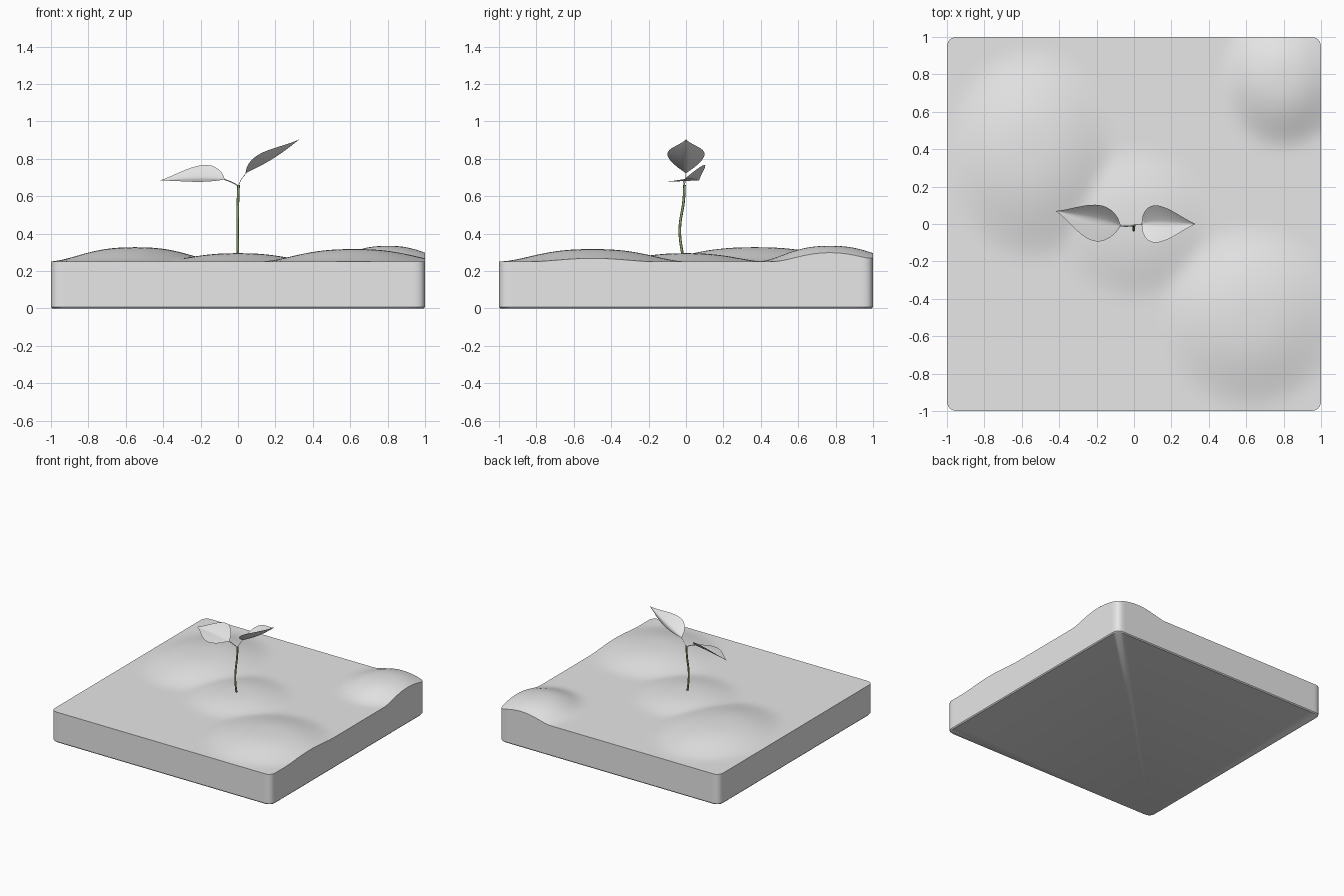
import bpy, bmesh, math
from mathutils import Vector

if "Cube" in bpy.data.objects:
    bpy.data.objects.remove(bpy.data.objects["Cube"], do_unlink=True)


def material(name, rgb):
    m = bpy.data.materials.new(name)
    m.use_nodes = True
    m.diffuse_color = (*rgb, 1)
    m.node_tree.nodes["Principled BSDF"].inputs["Base Color"].default_value = (*rgb, 1)
    return m


GREY = material("pale grey", (0.8, 0.8, 0.8))
GREEN = material("stem green", (0.24, 0.35, 0.14))


def finish(bm, name, mat, angle):
    me = bpy.data.meshes.new(name)
    bm.to_mesh(me)
    bm.free()
    ob = bpy.data.objects.new(name, me)
    bpy.context.collection.objects.link(ob)
    me.materials.append(mat)
    bpy.ops.object.select_all(action="DESELECT")
    ob.select_set(True)
    bpy.context.view_layer.objects.active = ob
    bpy.ops.object.shade_smooth_by_angle(angle=math.radians(angle))
    return ob


# Mounds: centre x, y, radius x, y, height
MOUNDS = [(-0.55, 0.37, 0.46, 0.58, 0.077), (0.0, 0.0, 0.42, 0.42, 0.045),
          (0.62, -0.5, 0.5, 0.5, 0.067), (0.8, 0.77, 0.34, 0.38, 0.085)]


def ground_height(x, y):
    z = 0.25
    for cx, cy, rx, ry, h in MOUNDS:
        d = min(1, math.hypot((x - cx) / rx, (y - cy) / ry))
        z = max(z, 0.25 + h * (1 - d ** 2.6) ** 2)
    return z


# Ground slab: grid with rounded corners, raised mounds and straight walls
R = 0.05
bm = bmesh.new()
bmesh.ops.create_grid(bm, x_segments=80, y_segments=80, size=1)
for v in bm.verts:
    corner = Vector((math.copysign(1 - R, v.co.x), math.copysign(1 - R, v.co.y), 0))
    off = v.co - corner
    if off.x * corner.x > 0 and off.y * corner.y > 0 and off.length > R:
        v.co = corner + off.normalized() * R
    v.co.z = ground_height(v.co.x, v.co.y)
# Soften the creases where mounds meet
inner = [v for v in bm.verts if not v.is_boundary]
for _ in range(5):
    bmesh.ops.smooth_vert(bm, verts=inner, factor=0.5, use_axis_z=True)
edges = [e for e in bm.edges if e.is_boundary]
for z, scale in ((0.008, 1), (0, 0.993)):
    new = bmesh.ops.extrude_edge_only(bm, edges=edges)["geom"]
    for v in (g for g in new if isinstance(g, bmesh.types.BMVert)):
        v.co = Vector((v.co.x * scale, v.co.y * scale, z))
    edges = [g for g in new if isinstance(g, bmesh.types.BMEdge)]
bmesh.ops.contextual_create(bm, geom=edges)
bmesh.ops.recalc_face_normals(bm, faces=bm.faces)
finish(bm, "ground_slab", GREY, 40)


def tube(name, points, radius, mat):
    cu = bpy.data.curves.new(name, "CURVE")
    cu.dimensions = "3D"
    cu.bevel_depth = radius
    cu.bevel_resolution = 2
    cu.use_fill_caps = True
    sp = cu.splines.new("BEZIER")
    sp.bezier_points.add(len(points) - 1)
    for bp, p in zip(sp.bezier_points, points):
        bp.co = p
        bp.handle_left_type = bp.handle_right_type = "AUTO"
    cu.materials.append(mat)
    ob = bpy.data.objects.new(name, cu)
    bpy.context.collection.objects.link(ob)


def leaf(name, base, tip, width, sag, front_angle, back_angle):
    """Pointed leaf folded along its midrib, each half at its own angle."""
    base, tip = Vector(base), Vector(tip)
    along = (tip - base).normalized()
    side = Vector((0, 0, 1)).cross(along).normalized()
    if side.y < 0:
        side = -side
    up = along.cross(side)
    if up.z < 0:
        up = -up
    n, k = 16, 5
    bm = bmesh.new()
    rows = []
    for i in range(n + 1):
        t = i / n
        w = width * max(0, math.sin(math.pi * t ** 0.65)) ** 1.2
        mid = base.lerp(tip, t) + up * sag * math.sin(math.pi * t)
        row = []
        for j in range(-k, k + 1):
            s = j / k
            a = math.radians(back_angle if j > 0 else front_angle)
            rise = abs(s) ** 1.25 * math.sin(a)
            row.append(bm.verts.new(mid + w * (side * s * math.cos(a) + up * rise)))
        rows.append(row)
    for r0, r1 in zip(rows, rows[1:]):
        for j in range(2 * k):
            bm.faces.new((r0[j], r0[j + 1], r1[j + 1], r1[j]))
    bmesh.ops.remove_doubles(bm, verts=bm.verts, dist=0.0003)
    bmesh.ops.recalc_face_normals(bm, faces=bm.faces)
    if sum((f.normal.z for f in bm.faces)) < 0:
        bmesh.ops.reverse_faces(bm, faces=bm.faces)
    finish(bm, name, GREY, 60)


# Seedling: curved stem, stalks and two leaves
tube("stem", [(0, -0.015, 0.26), (-0.002, -0.033, 0.42), (0, -0.012, 0.58),
              (0.003, -0.008, 0.66)], 0.007, GREEN)
tube("right_leaf_stalk", [(0.003, -0.008, 0.655), (-0.04, -0.012, 0.677),
                          (-0.075, -0.01, 0.69)], 0.003, GREY)
tube("left_leaf_stalk", [(0.003, -0.008, 0.655), (0.015, -0.003, 0.685),
                         (0.045, 0, 0.725)], 0.0015, GREY)
leaf("right_leaf", (-0.07, -0.01, 0.69), (-0.42, 0.07, 0.683), 0.112, 0.005, -8, 42)
leaf("left_leaf", (0.04, 0, 0.722), (0.33, 0, 0.905), 0.115, -0.012, 30, 30)
